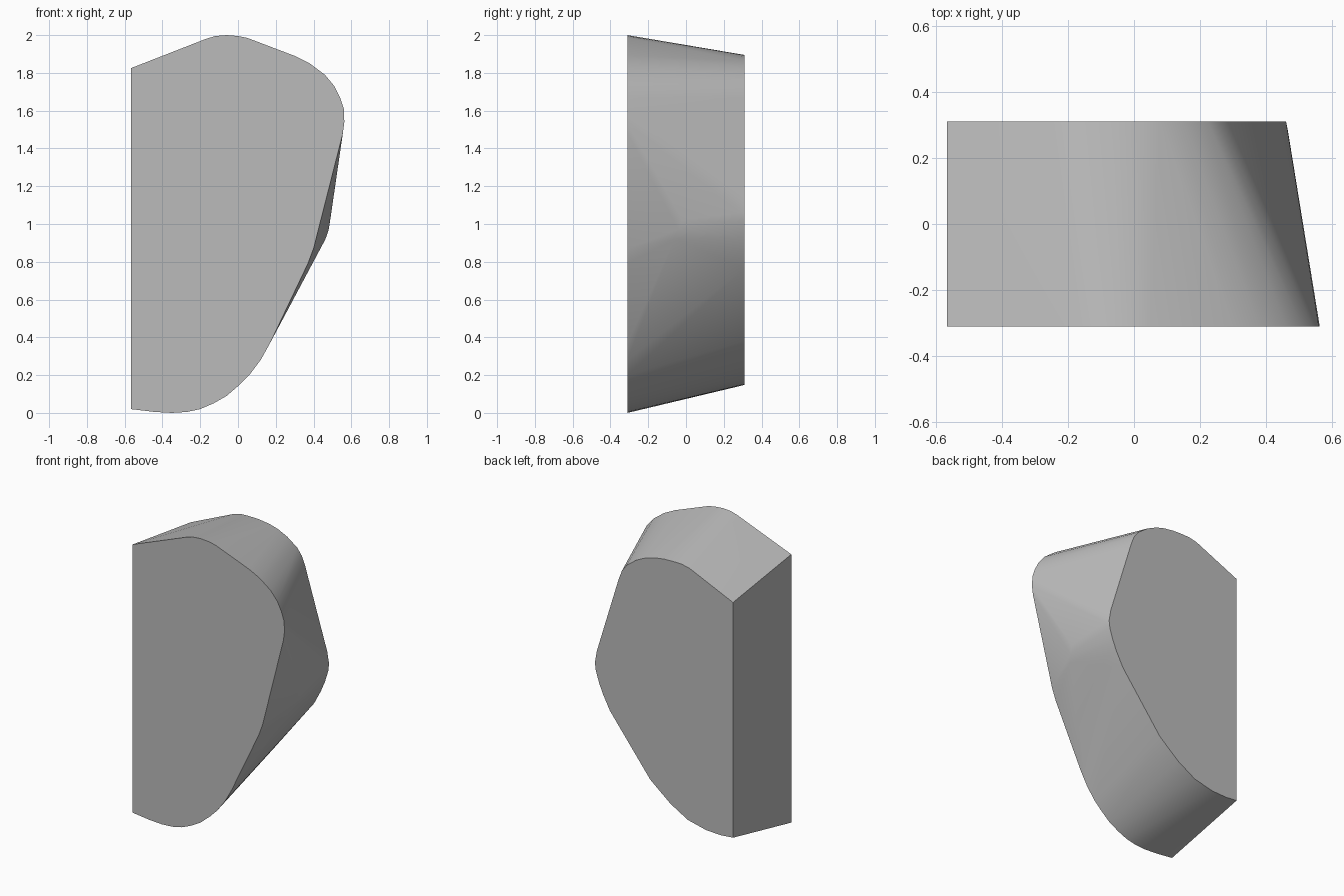
import bpy
import bmesh
import math

if "Cube" in bpy.data.objects:
    bpy.data.objects.remove(bpy.data.objects["Cube"], do_unlink=True)

# One plain grey for the whole solid
grey = bpy.data.materials.new("plain grey")
grey.use_nodes = True
colour = (0.5, 0.5, 0.5, 1)
grey.diffuse_color = colour
grey.node_tree.nodes["Principled BSDF"].inputs["Base Color"].default_value = colour

HALF_DEPTH = 0.31
FLAT_SIDE = -0.567

# Outline of the large front face, (x, z) from the lower flat corner round to the top
front_outline = [
    (FLAT_SIDE, .02), (-.44, .005), (-.35, 0), (-.27, .005), (-.2, .02), (-.13, .05),
    (-.06, .09), (.01, .15), (.06, .2), (.12, .28), (.17, .37), (.37, .79), (.4, .87),
    (.42, .95), (.555, 1.48), (.563, 1.54), (.56, 1.61), (.54, 1.67), (.51, 1.73),
    (.46, 1.79), (.38, 1.85), (.3, 1.89), (.05, 1.985), (0, 1.995), (-.06, 2),
    (-.12, 1.995), (-.17, 1.98), (FLAT_SIDE, 1.825),
]

# Outline of the smaller back face
back_outline = [
    (FLAT_SIDE, .155), (-.48, .148), (-.37, .152), (-.23, .185), (-.1, .26), (.05, .382),
    (.35, .765), (.4, .86), (.43, .93), (.455, 1.01), (.461, 1.06), (.447, 1.14),
    (.284, 1.668), (.26, 1.73), (.224, 1.778), (.15, 1.832), (.08, 1.865),
    (.015, 1.883), (-.06, 1.893), (-.134, 1.895), (-.19, 1.893), (-.246, 1.88),
    (FLAT_SIDE, 1.738),
]

# Rounded swelling between the two faces, (x, y, z)
swelling = [(.488, -.02, 1.02), (.48, -.04, .97), (.463, -.06, .92), (.467, .28, 1.06)]


def place(outline, y):
    return [(x, y, z) for x, z in outline]


# Wrap a convex skin around the two faces and the swelling
bm = bmesh.new()
points = place(front_outline, -HALF_DEPTH) + place(back_outline, HALF_DEPTH) + swelling
for point in points:
    bm.verts.new(point)
hull = bmesh.ops.convex_hull(bm, input=bm.verts)
loose = [v for v in hull["geom_interior"] if isinstance(v, bmesh.types.BMVert)]
bmesh.ops.delete(bm, geom=loose, context="VERTS")

# Merge the coplanar triangles of the flat faces
bmesh.ops.dissolve_limit(bm, angle_limit=math.radians(0.3), verts=bm.verts, edges=bm.edges)
bmesh.ops.recalc_face_normals(bm, faces=bm.faces)

mesh = bpy.data.meshes.new("tapered_block")
bm.to_mesh(mesh)
bm.free()
mesh.materials.append(grey)
block = bpy.data.objects.new("tapered_block", mesh)
bpy.context.collection.objects.link(block)

# Soft rim with crisp borders around the flat faces
bpy.ops.object.select_all(action="DESELECT")
block.select_set(True)
bpy.context.view_layer.objects.active = block
bpy.ops.object.shade_smooth_by_angle(angle=math.radians(25))
